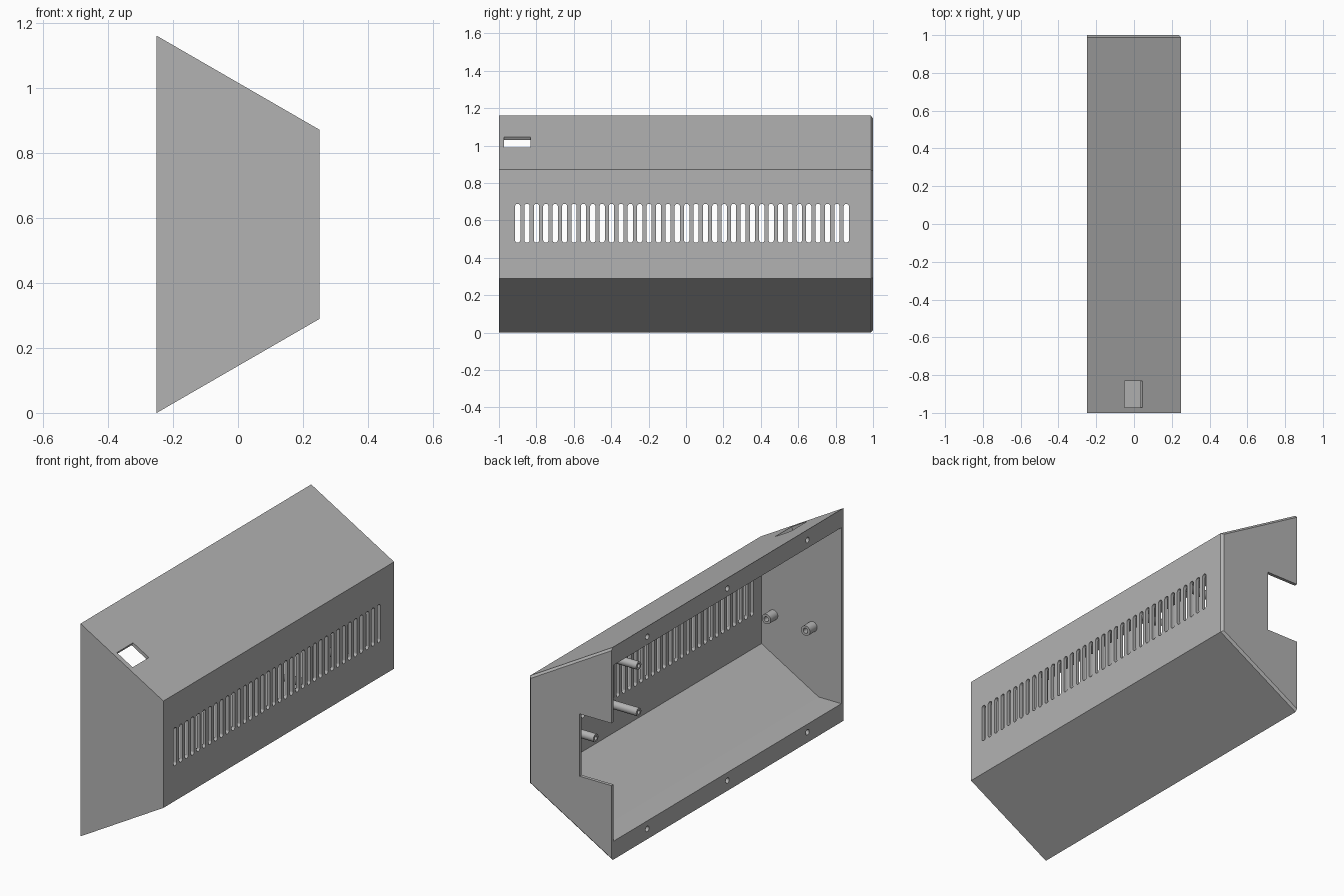
import bpy, bmesh
from math import cos, sin, pi, sqrt
from mathutils import Vector

if "Cube" in bpy.data.objects:
    bpy.data.objects.remove(bpy.data.objects["Cube"])

grey = bpy.data.materials.new("plain grey")
grey.use_nodes = True
colour = (0.45, 0.45, 0.45, 1)
grey.diffuse_color = colour
grey.node_tree.nodes["Principled BSDF"].inputs["Base Color"].default_value = colour

HALF = 0.25               # half depth of the case
SLOPE = 1 / sqrt(3)       # sloped top and bottom
HEIGHT = 1.16
MID = HEIGHT / 2
WALL = 0.018
LIP = 0.1                 # height of the mounting lips


def add_prism(bm, points, push):
    """Extrude a flat outline along a vector."""
    face = bm.faces.new([bm.verts.new(p) for p in points])
    out = bmesh.ops.extrude_face_region(bm, geom=[face], use_keep_orig=True)
    verts = [g for g in out["geom"] if isinstance(g, bmesh.types.BMVert)]
    bmesh.ops.translate(bm, verts=verts, vec=push)


def finish(name, bm):
    bmesh.ops.recalc_face_normals(bm, faces=bm.faces)
    mesh = bpy.data.meshes.new(name)
    bm.to_mesh(mesh)
    bm.free()
    mesh.materials.append(grey)
    obj = bpy.data.objects.new(name, mesh)
    bpy.context.collection.objects.link(obj)
    return obj


def prisms(name, outlines, push):
    bm = bmesh.new()
    for points in outlines:
        add_prism(bm, points, push)
    return finish(name, bm)


def cut(target, cutter):
    """Subtract the cutter and throw it away."""
    mod = target.modifiers.new("cut", "BOOLEAN")
    mod.operation, mod.solver, mod.object = "DIFFERENCE", "EXACT", cutter
    bpy.context.view_layer.objects.active = target
    bpy.ops.object.modifier_apply(modifier=mod.name)
    bpy.data.objects.remove(cutter)


def ring(centre, u, v, radius, stretch=0, sides=24):
    """Circle outline, or a slot outline when stretched along v."""
    pts = []
    for i in range(sides):
        a = 2 * pi * (i + 0.5) / sides
        side = stretch if sin(a) > 0 else -stretch
        pts.append(Vector(centre) + u * radius * cos(a) + v * (radius * sin(a) + side))
    return pts


X, Y, Z = Vector((1, 0, 0)), Vector((0, 1, 0)), Vector((0, 0, 1))

# Case body: trapezoid outline, chamfered around the back end
bm = bmesh.new()
rise = 2 * HALF * SLOPE
outline = [(-HALF, 0), (HALF, rise), (HALF, HEIGHT - rise), (-HALF, HEIGHT)]
add_prism(bm, [(x, -1, z) for x, z in outline], Y * 2)
edges = [e for e in bm.edges
         if all(v.co.y > 0.9 for v in e.verts) and any(v.co.x > 0 for v in e.verts)]
bmesh.ops.bevel(bm, geom=edges, offset=0.012, segments=1, affect="EDGES")
case = finish("case_shell", bm)

# Cavity, leaving solid wedge lips along the open side
floor_gap = WALL * 2 / sqrt(3)
lip_x = (LIP - floor_gap) / SLOPE - HALF
wall_x = HALF - WALL
lower = [(-HALF - 0.1, LIP), (lip_x, LIP), (wall_x, (wall_x + HALF) * SLOPE + floor_gap)]
inner = lower + [(x, HEIGHT - z) for x, z in reversed(lower)]
cut(case, prisms("cavity", [[(x, WALL - 1, z) for x, z in inner]], Y * (2 - 2 * WALL)))

# Row of rounded ventilation slots
cut(case, prisms("slots", [ring((wall_x - 0.05, -0.9 + i * 0.0502, 0.585), Y, Z, 0.014, 0.09)
                           for i in range(36)], X * 0.2))

# Rectangular opening in the sloped top
along = Vector((1, 0, -SLOPE)).normalized()
normal = Vector((SLOPE, 0, 1)).normalized()
centre = Vector((-0.003, -0.902, HEIGHT - (HALF - 0.003) * SLOPE)) - normal * 0.06
corners = [centre + along * 0.055 * a + Y * 0.07 * b
           for a, b in ((-1, -1), (1, -1), (1, 1), (-1, 1))]
cut(case, prisms("top_opening", [corners], normal * 0.12))

# Notch in the back end panel
notch = [(-0.35, 0.41), (-0.057, 0.41), (-0.057, 0.75), (-0.35, 0.75)]
cut(case, prisms("notch", [[(x, 0.95, z) for x, z in notch]], Y * 0.1))

# Screw holes in the lips
cut(case, prisms("screw_holes", [ring((-HALF - 0.02, y, z), Y, Z, 0.015)
                                 for y in (-0.69, 0, 0.69)
                                 for z in (0.056, HEIGHT - 0.056)], X * 0.085))


def post(name, base, direction, length, radius, u, v):
    """Hollow mounting post, rooted slightly inside the wall."""
    base = Vector(base)
    body = prisms(name, [ring(base, u, v, radius)], direction * length)
    cut(body, prisms("bore", [ring(base + direction * 0.02, u, v, radius / 2)],
                     direction * length))
    bpy.ops.object.select_all(action="DESELECT")
    body.select_set(True)
    bpy.context.view_layer.objects.active = body
    bpy.ops.object.shade_smooth_by_angle()


# Four long posts on the slotted wall
for y in (0.3, 0.67):
    for z in (0.457, 0.71):
        post("board_post", (HALF - 0.01, y, z), -X, 0.165, 0.022, Y, Z)

# Two short posts on the front end wall
for x in (-0.077, 0.16):
    post("end_post", (x, -0.99, 0.475), Y, 0.07, 0.027, X, Z)
